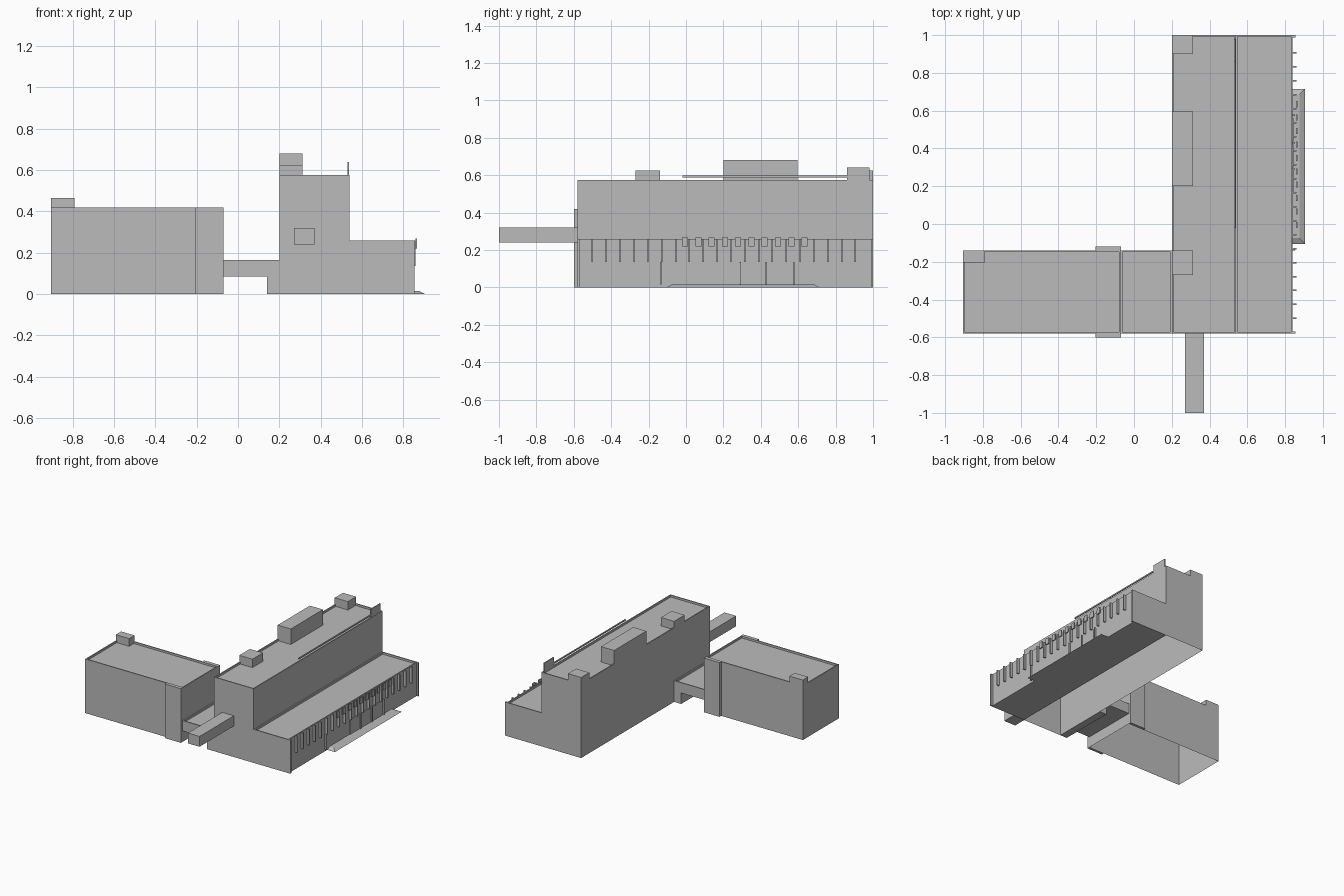
import bpy
import bmesh

cube = bpy.data.objects.get("Cube")
if cube:
    bpy.data.objects.remove(cube, do_unlink=True)

grey = bpy.data.materials.new("plain grey")
grey.use_nodes = True
colour = (0.5, 0.5, 0.5, 1)
grey.diffuse_color = colour
grey.node_tree.nodes["Principled BSDF"].inputs["Base Color"].default_value = colour


def add_object(name, bm):
    bmesh.ops.recalc_face_normals(bm, faces=bm.faces)
    mesh = bpy.data.meshes.new(name)
    bm.to_mesh(mesh)
    bm.free()
    mesh.materials.append(grey)
    obj = bpy.data.objects.new(name, mesh)
    bpy.context.collection.objects.link(obj)
    return obj


def add_box(bm, x, y, z):
    verts = bmesh.ops.create_cube(bm, size=1)["verts"]
    for v in verts:
        for i, (low, high) in enumerate((x, y, z)):
            v.co[i] = high if v.co[i] > 0 else low
    return verts


def box(name, x, y, z):
    bm = bmesh.new()
    add_box(bm, x, y, z)
    return add_object(name, bm)


def block(name, x, y, z, open_bottom=True, rim=0.012, drop=0.015):
    """Building volume with a sunken flat roof behind a parapet."""
    bm = bmesh.new()
    add_box(bm, x, y, z)
    bm.normal_update()
    top = max(bm.faces, key=lambda f: f.calc_center_median().z)
    bottom = min(bm.faces, key=lambda f: f.calc_center_median().z)
    # rim of the parapet, then its inner sides down to the roof
    bmesh.ops.inset_region(bm, faces=[top], thickness=rim)
    roof = bmesh.ops.extrude_discrete_faces(bm, faces=[top])["faces"][0]
    for v in roof.verts:
        v.co.z -= drop
    if open_bottom:
        bmesh.ops.delete(bm, geom=[bottom], context="FACES_ONLY")
    return add_object(name, bm)


# Main building: tall wing and low wing
block("tall_wing", (0.2, 0.54), (-0.58, 1), (0, 0.575))
block("low_wing", (0.54, 0.84), (-0.58, 1), (0, 0.26), open_bottom=False)
for name, y in (("front", (-0.58, -0.568)), ("back", (0.988, 1))):
    box(name + "_end_pilaster", (0.84, 0.855), y, (0, 0.26))

# Side building with wider end frame, and the link between the buildings
block("side_building", (-0.905, -0.07), (-0.58, -0.14), (0, 0.42))
box("side_frame_front", (-0.205, -0.07), (-0.6, -0.58), (0, 0.42))
box("side_frame_back", (-0.205, -0.07), (-0.14, -0.12), (0, 0.42))
block("link_bridge", (-0.07, 0.2), (-0.58, -0.14), (0.085, 0.165), open_bottom=False)
box("link_base", (0.14, 0.2), (-0.58, -0.14), (0, 0.085))

# Walkway leaving the front of the tall wing
box("front_walkway", (0.27, 0.37), (-1, -0.58), (0.24, 0.32))

# Rooftop huts
box("side_roof_hut", (-0.905, -0.79), (-0.205, -0.14), (0.405, 0.465))
for name, y, top in (("front", (-0.27, -0.14), 0.625),
                     ("middle", (0.2, 0.595), 0.68),
                     ("back", (0.9, 1), 0.625)):
    box(name + "_roof_hut", (0.2, 0.313), y, (0.56, top))

# Rail and board on the edge of the tall roof
box("roof_rail", (0.53, 0.538), (-0.02, 0.86), (0.588, 0.598))
box("roof_board", (0.53, 0.538), (0.86, 0.98), (0.575, 0.64))

# Vertical fins along the upper facade
bm = bmesh.new()
for i in range(20):
    y = -0.5 + i * 0.074
    add_box(bm, (0.84, 0.86), (y - 0.004, y + 0.004), (0.135, 0.258))
add_object("facade_fins", bm)

# Row of small panels across the fins
bm = bmesh.new()
for i in range(10):
    y = -0.005 + i * 0.071
    add_box(bm, (0.858, 0.865), (y - 0.016, y + 0.016), (0.22, 0.268))
add_object("facade_panels", bm)

# Entrance doors and posts
bm = bmesh.new()
for y in (0.165, 0.3, 0.436):
    add_box(bm, (0.84, 0.845), (y, y + 0.122), (0.015, 0.13))
add_object("entrance_doors", bm)
bm = bmesh.new()
for y in (-0.135, 0.29, 0.43, 0.575):
    add_box(bm, (0.84, 0.853), (y - 0.004, y + 0.004), (0.015, 0.135))
add_object("entrance_posts", bm)

# Porch step with sloping edges
bm = bmesh.new()
for v in add_box(bm, (0.84, 0.905), (-0.105, 0.715), (0, 0.016)):
    if v.co.z > 0.01:
        v.co.y += 0.03 if v.co.y < 0 else -0.03
        if v.co.x > 0.9:
            v.co.x -= 0.03
add_object("porch_step", bm)
